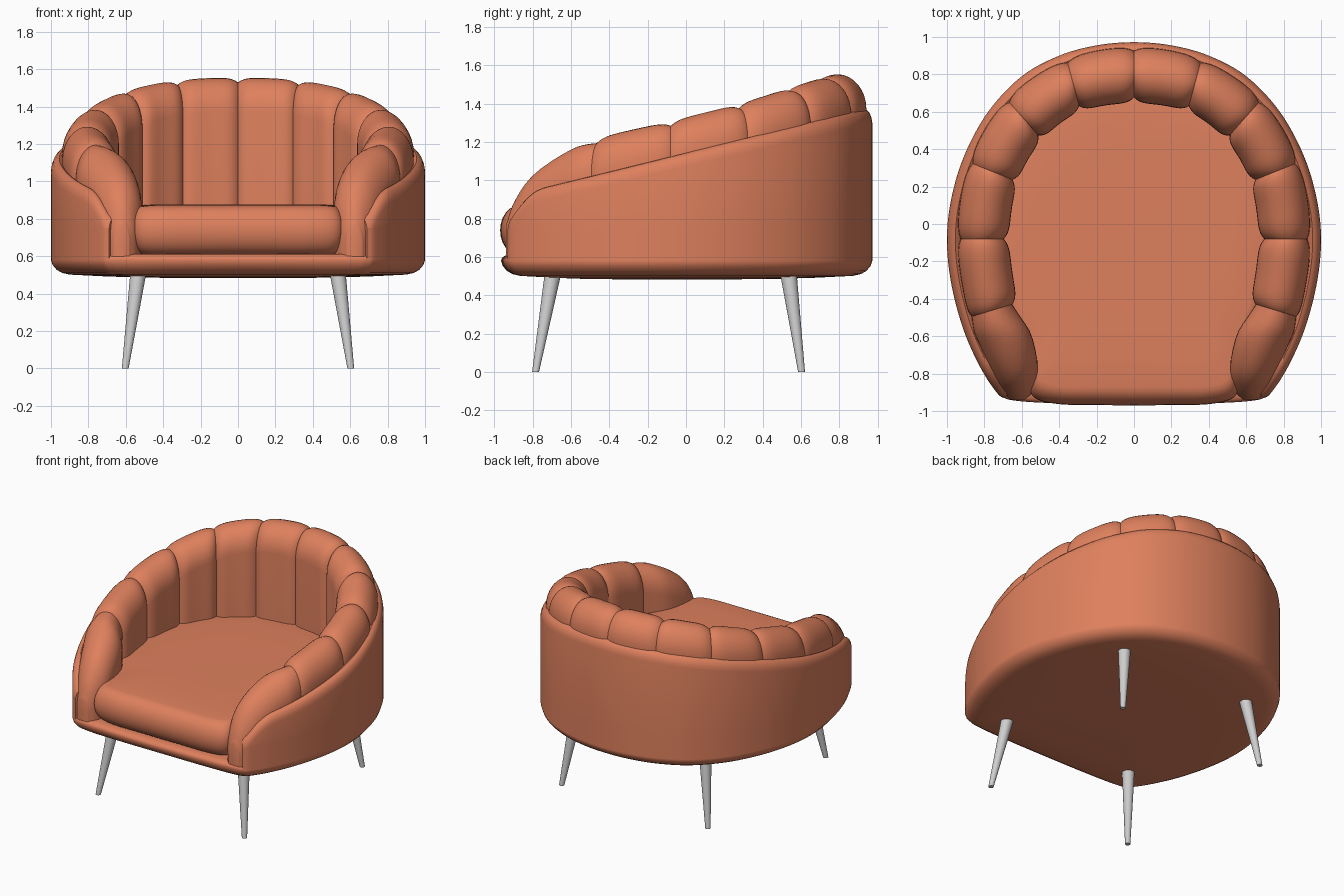
import bpy, bmesh, math
from mathutils import Vector

if "Cube" in bpy.data.objects:
    bpy.data.objects.remove(bpy.data.objects["Cube"])


def material(name, rgb):
    m = bpy.data.materials.new(name)
    m.diffuse_color = (*rgb, 1)
    m.use_nodes = True
    m.node_tree.nodes["Principled BSDF"].inputs["Base Color"].default_value = m.diffuse_color
    return m


FABRIC = material("terracotta_fabric", (0.73, 0.216, 0.11))
METAL = material("brushed_grey", (0.62, 0.62, 0.62))


def spline(pts, t):
    """Catmull-Rom through pts at index t; first point lies on the x = 0 mirror plane."""
    pts = [Vector(p) for p in pts]
    first = pts[1].copy()
    first.x = -first.x
    ext = [first] + pts + [pts[-1] * 2 - pts[-2]]
    i = min(int(t), len(pts) - 2)
    f = t - i
    a, b, c, d = ext[i:i + 4]
    return 0.5 * (2 * b + (c - a) * f + (2 * a - 5 * b + 4 * c - d) * f * f
                  + (3 * b - a - 3 * c + d) * f ** 3)


def loft(name, rings, mat, closed=True, angle=40):
    """Skin a list of closed rings and cap both ends."""
    bm = bmesh.new()
    vr = [[bm.verts.new(p) for p in r] for r in rings]
    n = len(rings[0])
    for r0, r1 in zip(vr, vr[1:]):
        for j in range(n):
            k = (j + 1) % n
            bm.faces.new((r0[j], r0[k], r1[k], r1[j]))
    bm.faces.new(vr[0])
    bm.faces.new(vr[-1])
    bmesh.ops.recalc_face_normals(bm, faces=bm.faces)
    me = bpy.data.meshes.new(name)
    bm.to_mesh(me)
    bm.free()
    me.materials.append(mat)
    ob = bpy.data.objects.new(name, me)
    bpy.context.collection.objects.link(ob)
    bpy.ops.object.select_all(action='DESELECT')
    ob.select_set(True)
    bpy.context.view_layer.objects.active = ob
    bpy.ops.object.shade_smooth_by_angle(angle=math.radians(angle))
    return ob


def inset(p, d):
    """Move a plan point toward the centre by d."""
    return p * (1 - d / p.length)


def full_ring(half, steps):
    m = len(half) - 1
    right = [spline(half, m * i / steps) for i in range(steps + 1)]
    right[0].x = right[-1].x = 0
    return right + [Vector((-p.x, p.y)) for p in right[-2:0:-1]]


def stack(name, ring, profile):
    """Stack inset copies of a plan ring; profile holds (inset, z)."""
    return loft(name, [[(*inset(p, d), z) for p in ring] for d, z in profile], FABRIC)


# half plan of the body, back to front
WALL = [(0, .972), (.2, .955), (.4, .9), (.6, .79), (.78, .6), (.91, .36), (.98, .12),
        (1.0, -.1), (.975, -.33), (.91, -.57), (.82, -.77), (.735, -.9), (.69, -.932)]
FRONT = [(.63, -.945), (.5, -.955), (.25, -.963), (0, -.965)]

# base tray with rounded underside
stack("base", full_ring(WALL + FRONT, 96),
      [(.05, .612), (.02, .607), (.004, .595), (0, .58), (.008, .555), (.03, .528),
       (.06, .511), (.1, .502), (.3, .492), (.5, .486), (.8, .483)])

# outer shell wall with sloping rolled rim
half = [spline(WALL, 12 * i / 72) for i in range(73)]
path = [Vector((-p.x, p.y)) for p in half[:0:-1]] + half


def rim(y):
    z = 0.955 + (y + .8) * .235
    return z - max(0, (-.76 - y)) ** 2 * 4.0


sections = []
for p in path:
    t = rim(p.y)
    prof = [(0, .58), (0, .75), (0, t - .07), (.004, t - .045), (.014, t - .02), (.03, t - .004),
            (.045, t), (.065, t - .01), (.085, t - .035), (.085, .58)]
    sections.append([(*inset(p, d), z) for d, z in prof])
loft("outer_shell", sections, FABRIC)

# channel-tufted back and arms: outer line, inner line, crest height
OUTER = [(0, .945), (.36, .88), (.68, .665), (.88, .33), (.945, -.08), (.885, -.5),
         (.82, -.66), (.745, -.82), (.70, -.9), (.665, -.938)]
INNER = [(0, .645), (.285, .6), (.49, .45), (.62, .225), (.665, -.08), (.62, -.42),
         (.545, -.6), (.513, -.78), (.54, -.89), (.58, -.938)]
CREST = [(0, 1.555), (0, 1.54), (0, 1.485), (0, 1.4), (0, 1.31), (0, 1.22),
         (0, 1.145), (0, 1.025), (0, .89), (0, .77)]


def pad(name, a, b, sx, last):
    rings, n = [], 20
    for i in range(n + 1):
        u = -math.cos(math.pi * i / n)
        t = a + (b - a) * (u + 1) / 2
        o, q, top = spline(OUTER, t), spline(INNER, t), spline(CREST, t).y
        g = 0 if last and u > 0 else 0.032 * abs(u) ** 5     # seam groove
        side = (o - q).normalized()
        o, q, top = o - side * g * .6, q + side * g, top - g * .8
        h = min(.18, (top - .6) * .6)
        ring = [(q, .6)]
        for k in range(17):
            w = math.pi * k / 16
            ring.append((q.lerp(o, (1 - math.cos(w)) / 2), top - h + h * math.sin(w)))
        ring.append((o, .6))
        rings.append([(sx * p.x, p.y, z) for p, z in ring])
    loft(name, rings, FABRIC, angle=50)


for label, sx in (("right", 1), ("left", -1)):
    for k in range(6):
        pad(f"{label}_channel_pad_{k + 1}", k, 9 if k == 5 else k + 1, sx, k == 5)

# seat cushion with rounded edge
SEAT = [(0, .79), (.32, .74), (.57, .57), (.74, .28), (.78, -.08), (.71, -.45), (.6, -.7),
        (.575, -.84), (.53, -.93), (.4, -.963), (.2, -.968), (0, -.97)]
edge = []
for i in range(13):
    w = -math.pi / 2 + math.pi * i / 12
    edge.append((.1 * (1 - math.cos(w)), .74 + .13 * math.sin(w)))
stack("seat_cushion", full_ring(SEAT, 88), edge + [(.25, .875), (.45, .878)])

# splayed tapered legs
for label, sx in (("right", 1), ("left", -1)):
    for part, y0, y1 in (("front", -.785, -.695), ("back", .603, .535)):
        rings = []
        for x, y, z, r in ((.603, y0, 0, .018), (.533, y1, .51, .043)):
            rings.append([(sx * x + r * math.cos(j * math.pi / 12),
                           y + r * math.sin(j * math.pi / 12), z) for j in range(24)])
        loft(f"{part}_{label}_leg", rings, METAL)
